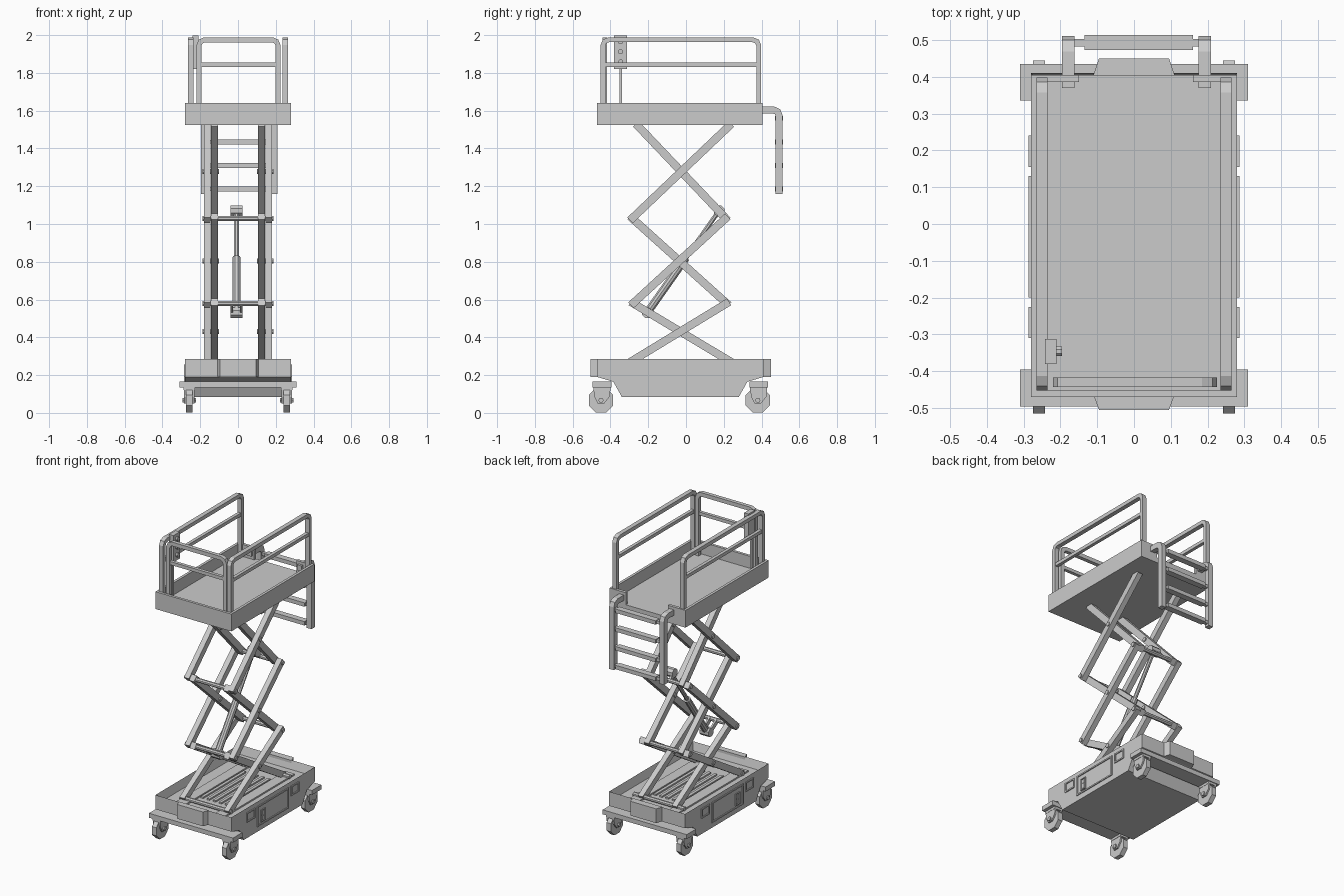
import bpy, bmesh, math
from mathutils import Vector, Matrix

if "Cube" in bpy.data.objects:
    bpy.data.objects.remove(bpy.data.objects["Cube"])


def finish(name, bm):
    bmesh.ops.recalc_face_normals(bm, faces=bm.faces)
    me = bpy.data.meshes.new(name)
    bm.to_mesh(me)
    bm.free()
    ob = bpy.data.objects.new(name, me)
    bpy.context.collection.objects.link(ob)
    return ob


def prism(name, pts, axis, lo, hi, tray=None):
    """Extrude a 2D outline along axis; tray=(wall, depth) hollows the top face."""
    def place(p, c):
        v = list(p)
        v.insert(axis, c)
        return v
    bm = bmesh.new()
    f = bm.faces.new([bm.verts.new(place(p, lo)) for p in pts])
    r = bmesh.ops.extrude_face_region(bm, geom=[f])
    d = Vector(place((0, 0), hi - lo))
    bmesh.ops.translate(bm, vec=d, verts=[v for v in r['geom'] if isinstance(v, bmesh.types.BMVert)])
    bmesh.ops.recalc_face_normals(bm, faces=bm.faces)
    if tray:
        top = max(bm.faces, key=lambda q: q.calc_center_median().z)
        bmesh.ops.inset_region(bm, faces=[top], thickness=tray[0])
        bmesh.ops.translate(bm, vec=(0, 0, -tray[1]), verts=top.verts)
    return finish(name, bm)


def box(name, x0, x1, y0, y1, z0, z1):
    return prism(name, [(x0, y0), (x1, y0), (x1, y1), (x0, y1)], 2, z0, z1)


def sweep(name, pts, n, w, h):
    """Square tube along a planar path; n is the plane normal."""
    pts, n = [Vector(p) for p in pts], Vector(n)
    bm, rings = bmesh.new(), []
    for i, p in enumerate(pts):
        a = (p - pts[i - 1]).normalized() if i else None
        b = (pts[i + 1] - p).normalized() if i < len(pts) - 1 else None
        a, b = a or b, b or a
        t = (a + b).normalized()
        s = n.cross(t) * (w / 2 / max(t.dot(a), .3))
        rings.append([bm.verts.new(p + s * i1 + n * (h / 2 * i2))
                      for i1, i2 in ((1, 1), (-1, 1), (-1, -1), (1, -1))])
    for r, q in zip(rings, rings[1:]):
        for k in range(4):
            bm.faces.new((r[k], r[k - 1], q[k - 1], q[k]))
    bm.faces.new(rings[0])
    bm.faces.new(rings[-1])
    return finish(name, bm)


def cyl(name, a, b, r, seg=8):
    a, b = Vector(a), Vector(b)
    d = b - a
    bm = bmesh.new()
    m = Matrix.Translation((a + b) / 2) @ d.to_track_quat('Z', 'Y').to_matrix().to_4x4() @ Matrix.Rotation(math.pi / seg, 4, 'Z')
    bmesh.ops.create_cone(bm, cap_ends=True, segments=seg, radius1=r, radius2=r, depth=d.length, matrix=m)
    return finish(name, bm)


X, Y = (1, 0, 0), (0, 1, 0)

# Chassis tray with sloped ends, bumpers and floor ribs
prism("chassis", [(-.47, .285), (-.47, .19), (-.385, .165), (-.34, .085), (.28, .085),
                  (.325, .165), (.41, .19), (.41, .285)], 0, -.28, .28, tray=(.022, .055))
for y0, y1, nm in ((-.465, -.505, "front"), (.405, .45, "rear")):
    prism(nm + "_bumper", [(-.11, y0), (-.095, y1), (.095, y1), (.11, y0)], 2, .19, .285)
for i in range(5):
    x = (i - 2) * .045
    sweep("floor_rib", [(x, -.25, .233), (x, .2, .233)], X, .014, .02)
for s in (-1, 1):
    box("scissor_track", s * .145 - .035, s * .145 + .035, -.4, .34, .225, .24)

# Side access panels with raised frames and switch plate
def panel(s, y0, y1, z0, z1, t=.009):
    xa, xb = sorted((s * .278, s * .286))
    box("panel_frame", xa, xb, y0, y1, z0, z0 + t)
    box("panel_frame", xa, xb, y0, y1, z1 - t, z1)
    box("panel_frame", xa, xb, y0, y0 + t, z0 + t, z1 - t)
    box("panel_frame", xa, xb, y1 - t, y1, z0 + t, z1 - t)

for s in (-1, 1):
    panel(s, -.2, .13, .12, .255)
    panel(s, -.31, -.225, .19, .255)
    panel(s, .155, .24, .19, .255)
    panel(s, -.163, -.118, .137, .217, .005)
    for z in (.16, .195):
        xa, xb = sorted((s * .278, s * .284))
        box("switch", xa, xb, -.15, -.132, z - .012, z + .012)

# Axle plates and casters
for y0, y1, yw in ((-.495, -.395, -.45), (.335, .435, .38)):
    box("axle_plate", -.31, .31, y0, y1, .135, .165)
    for s in (-1, 1):
        x = s * .258
        cyl("caster_wheel", (x - .016, yw, .067), (x + .016, yw, .067), .07, 8)
        yf = yw + .005
        for k in (-1, 1):
            xf = x + k * .023
            prism("caster_fork", [(yf - .045, .125), (yf + .045, .125), (yf + .04, .085), (yf + .012, .05),
                                  (yf - .022, .05), (yf - .04, .085)], 0, xf - .005, xf + .005)
        box("caster_mount", x - .03, x + .03, yf - .045, yf + .045, .12, .137)
        cyl("caster_axle", (x - .036, yw, .067), (x + .036, yw, .067), .014, 6)

# Scissor stack: inner arms rise to the front, outer arms rise to the rear
lv = [(-.335, .28, .245), (-.28, .215, .58), (-.285, .21, 1.03), (-.265, .24, 1.53)]
for (f0, b0, z0), (f1, b1, z1) in zip(lv, lv[1:]):
    for s in (-1, 1):
        for nm, x, ya, yb in (("inner_arm", s * .125, b0, f1), ("outer_arm", s * .163, f0, b1)):
            a, b = Vector((x, ya, z0)), Vector((x, yb, z1))
            e = (b - a).normalized() * .015
            sweep(nm, [a - e, b + (e if z1 < 1.5 else e * 0)], X, .042, .036)
        t = (b0 - f0) / ((b0 - f0) + (b1 - f1))
        yc, zc = b0 + (f1 - b0) * t, z0 + (z1 - z0) * t
        cyl("pivot_pin", (s * .1, yc, zc), (s * .187, yc, zc), .014)
for f, b, z in lv[:3]:
    for y in (f, b):
        cyl("cross_rod", (-.188, y, z), (.188, y, z), .014)

# Hydraulic lift cylinder
a, b = Vector((-.008, -.205, .53)), Vector((-.008, .175, 1.07))
m = a.lerp(b, .54)
cyl("lift_cylinder", a, m, .022, 10)
cyl("lift_piston", m, b, .013, 8)
for p in (a, b):
    cyl("lift_clevis", p - Vector((.033, 0, 0)), p + Vector((.033, 0, 0)), .03, 8)
for p, j in ((a, lv[1][0]), (b, lv[2][1])):
    z = .58 if p is a else 1.03
    for k in (-1, 1):
        x = p.x + k * .025
        sweep("lift_bracket", [(x, p.y, p.z), (x, j, z)], X, .03, .012)

# Platform floor and toe boards open at the rear
box("platform_floor", -.28, .28, -.47, .405, 1.525, 1.56)
prism("toe_board", [(-.28, -.47), (.28, -.47), (.28, .405), (.16, .405), (.16, .385), (.262, .385),
                    (.262, -.452), (-.262, -.452), (-.262, .385), (-.15, .385), (-.15, .405),
                    (-.28, .405)], 2, 1.555, 1.64)

# Guard rails with rounded upper corners
def hoop(lo, hi, bot, top, r=.03):
    c = [(lo, bot), (lo, top - r), (lo + r * .3, top - r * .3), (lo + r, top)]
    return c + [(lo + hi - u, z) for u, z in reversed(c)]

for s in (-1, 1):
    x = s * .25
    sweep("side_rail", [(x, y, z) for y, z in hoop(-.44, .385, 1.56, 1.975)], X, .025, .03)
    sweep("side_mid_rail", [(x, -.43, 1.843), (x, .375, 1.843)], X, .022, .022)
sweep("front_rail", [(x, -.43, z) for x, z in hoop(-.207, .212, 1.56, 1.975)], Y, .026, .026)
sweep("front_mid_rail", [(-.2, -.43, 1.843), (.205, -.43, 1.843)], Y, .022, .022)

# Control box on a thin post
box("control_box", -.242, -.21, -.38, -.312, 1.82, 1.998)
box("control_post", -.25, -.235, -.353, -.338, 1.56, 1.83)
for z in (1.965, 1.912, 1.858):
    cyl("control_knob", (-.212, -.346, z), (-.196, -.346, z), .014, 8)

# Rear ladder hung from the platform
for x in (-.178, .192):
    sweep("ladder_rail", [(x, .37, 1.603), (x, .465, 1.603), (x, .485, 1.594), (x, .492, 1.575),
                          (x, .492, 1.16)], X, .036, .034)
for z in (1.56, 1.435, 1.31, 1.185):
    box("ladder_rung", -.165, .18, .482, .502, z - .01, z + .01)
    box("ladder_tread", -.135, .16, .472, .513, z - .013, z + .013)
